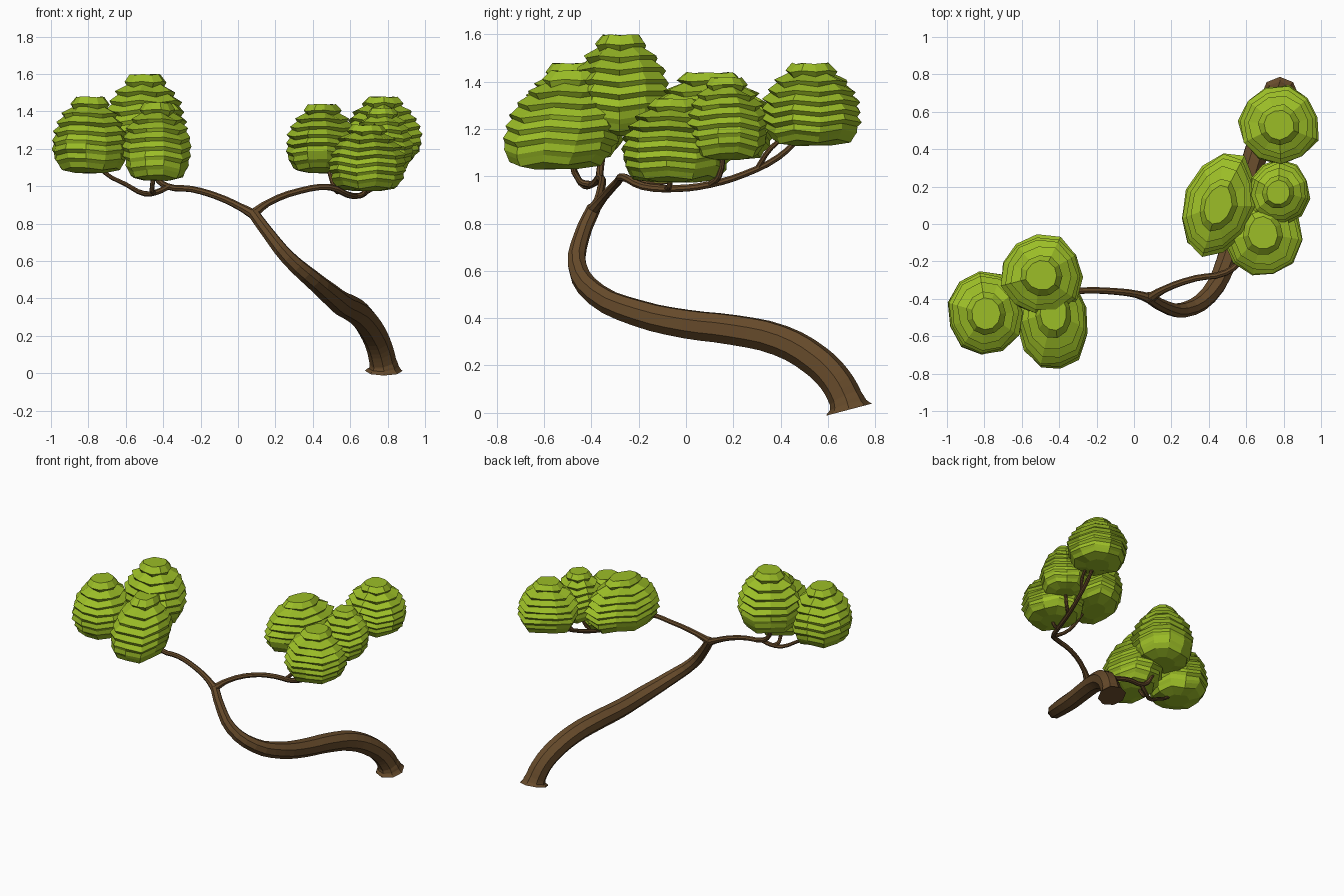
import bpy, bmesh, math, random

random.seed(4)


def material(name, color):
    m = bpy.data.materials.new(name)
    m.diffuse_color = (*color, 1)
    return m


bark = material("bark", (0.135, 0.07, 0.024))
leaf = material("leaf", (0.33, 0.51, 0.02))


def limb(name, pts, sides_res=2, steps=3):
    """Faceted tapering tube through (x, y, z, radius) points."""
    cu = bpy.data.curves.new(name, 'CURVE')
    cu.dimensions = '3D'
    cu.bevel_depth = 1.0
    cu.bevel_resolution = sides_res
    cu.resolution_u = steps
    cu.use_fill_caps = True
    sp = cu.splines.new('BEZIER')
    sp.use_smooth = False
    sp.bezier_points.add(len(pts) - 1)
    for bp, (x, y, z, r) in zip(sp.bezier_points, pts):
        bp.co = (x, y, z)
        bp.radius = r
        bp.handle_left_type = bp.handle_right_type = 'AUTO'
    ob = bpy.data.objects.new(name, cu)
    bpy.context.collection.objects.link(ob)
    cu.materials.append(bark)
    bpy.ops.object.select_all(action='DESELECT')
    ob.select_set(True)
    bpy.context.view_layer.objects.active = ob
    bpy.ops.object.convert(target='MESH')


# lip radius of each leaf layer, top to bottom
LIPS = [0.52, 0.75, 0.89, 0.98, 1.02, 1.0, 0.93, 0.78]


def foliage(name, center, size, z0, z1, lean=(0, 0), spin=0.0, n=11):
    """Rounded stack of flared leaf layers with undercut ledges."""
    cx, cy = center
    rx, ry = size
    bm = bmesh.new()
    h = (z1 - z0) / (len(LIPS) + 0.3)
    wobble = [random.uniform(0.96, 1.04) for _ in range(n)]
    wave = [(-1) ** k * random.uniform(0.004, 0.012) for k in range(n)]
    turn = random.uniform(0, 6.28)
    c, s = math.cos(spin), math.sin(spin)

    def ring(r, z, zig=1.0):
        t = (z - z0) / (z1 - z0) - 0.4
        vs = []
        for k in range(n):
            a = turn + math.tau * k / n
            rr = r * (wobble[k] + random.uniform(-0.03, 0.03))
            u, v = rx * rr * math.cos(a), ry * rr * math.sin(a)
            vs.append(bm.verts.new((cx + lean[0] * t + u * c - v * s,
                                    cy + lean[1] * t + u * s + v * c,
                                    z + zig * wave[k])))
        return vs

    rings = [ring(0.38, z1 - 0.003, 0.3)]
    for i, lip in enumerate(LIPS):
        z = z1 - h * (i + 0.85)
        last = i == len(LIPS) - 1
        rings.append(ring(lip, z, min(1, 0.4 + i * 0.15)))
        rings.append(ring(lip - (0.38 if last else 0.07), z - h * 0.4,
                          0.3 if last else 1))
    for a, b in zip(rings, rings[1:]):
        for k in range(n):
            j = (k + 1) % n
            bm.faces.new((a[k], b[k], b[j], a[j]))
    bm.faces.new(rings[0])
    bm.faces.new(rings[-1][::-1])
    bmesh.ops.recalc_face_normals(bm, faces=bm.faces)
    me = bpy.data.meshes.new(name)
    bm.to_mesh(me)
    bm.free()
    me.materials.append(leaf)
    bpy.context.collection.objects.link(bpy.data.objects.new(name, me))


# trunk with flared foot
limb("trunk", [(0.78, 0.69, 0.013, 0.100), (0.78, 0.685, 0.032, 0.080),
               (0.775, 0.675, 0.06, 0.072), (0.755, 0.63, 0.14, 0.070),
               (0.72, 0.55, 0.22, 0.070), (0.66, 0.40, 0.305, 0.069),
               (0.60, 0.20, 0.35, 0.067), (0.55, 0.00, 0.375, 0.064),
               (0.495, -0.20, 0.42, 0.059), (0.40, -0.38, 0.50, 0.050),
               (0.265, -0.46, 0.62, 0.041), (0.16, -0.44, 0.75, 0.034),
               (0.075, -0.39, 0.865, 0.030)])

# main branches
limb("left_branch", [(0.09, -0.40, 0.845, 0.028), (0.01, -0.375, 0.89, 0.020),
                     (-0.11, -0.36, 0.945, 0.018), (-0.25, -0.355, 0.985, 0.017),
                     (-0.38, -0.365, 1.0, 0.017), (-0.44, -0.36, 1.05, 0.015),
                     (-0.48, -0.33, 1.22, 0.012)])
limb("right_branch", [(0.08, -0.40, 0.85, 0.028), (0.16, -0.35, 0.91, 0.019),
                      (0.33, -0.29, 0.975, 0.017), (0.49, -0.26, 0.995, 0.017),
                      (0.58, -0.18, 0.957, 0.017), (0.64, -0.04, 0.948, 0.016),
                      (0.68, 0.10, 0.965, 0.015), (0.72, 0.25, 1.01, 0.014),
                      (0.75, 0.39, 1.08, 0.013), (0.77, 0.49, 1.17, 0.011)])

# twigs carrying the leaf clusters
limb("left_outer_twig", [(-0.37, -0.365, 1.0, 0.016), (-0.43, -0.39, 0.97, 0.015),
                         (-0.50, -0.43, 0.96, 0.014), (-0.60, -0.465, 1.01, 0.012),
                         (-0.71, -0.48, 1.07, 0.011), (-0.77, -0.48, 1.15, 0.010)])
limb("left_front_twig", [(-0.45, -0.40, 0.965, 0.014), (-0.46, -0.45, 0.98, 0.013),
                         (-0.44, -0.49, 1.10, 0.011)])
limb("right_inner_twig", [(0.55, -0.22, 0.975, 0.014), (0.52, -0.08, 0.98, 0.012),
                          (0.48, 0.04, 1.10, 0.011)])
limb("right_front_twig", [(0.63, -0.08, 0.948, 0.013), (0.67, -0.07, 0.96, 0.012),
                          (0.69, -0.07, 1.05, 0.010)])
limb("right_middle_twig", [(0.68, 0.10, 0.965, 0.013), (0.73, 0.14, 1.0, 0.012),
                           (0.76, 0.16, 1.12, 0.010)])
limb("right_back_twig", [(0.73, 0.30, 1.03, 0.012), (0.77, 0.36, 1.12, 0.011),
                         (0.78, 0.44, 1.18, 0.010)])

# leaf clusters
foliage("left_outer_leaves", (-0.79, -0.48), (0.205, 0.225), 1.07, 1.48)
foliage("left_top_leaves", (-0.495, -0.275), (0.215, 0.215), 1.17, 1.60)
foliage("left_front_leaves", (-0.43, -0.53), (0.185, 0.245), 1.03, 1.45, (0, 0.09))
foliage("right_inner_leaves", (0.45, 0.10), (0.185, 0.28), 1.07, 1.44, spin=-0.35)
foliage("right_front_leaves", (0.69, -0.05), (0.205, 0.235), 0.975, 1.33)
foliage("right_middle_leaves", (0.77, 0.17), (0.165, 0.17), 1.07, 1.42)
foliage("right_back_leaves", (0.775, 0.53), (0.215, 0.21), 1.13, 1.48)
